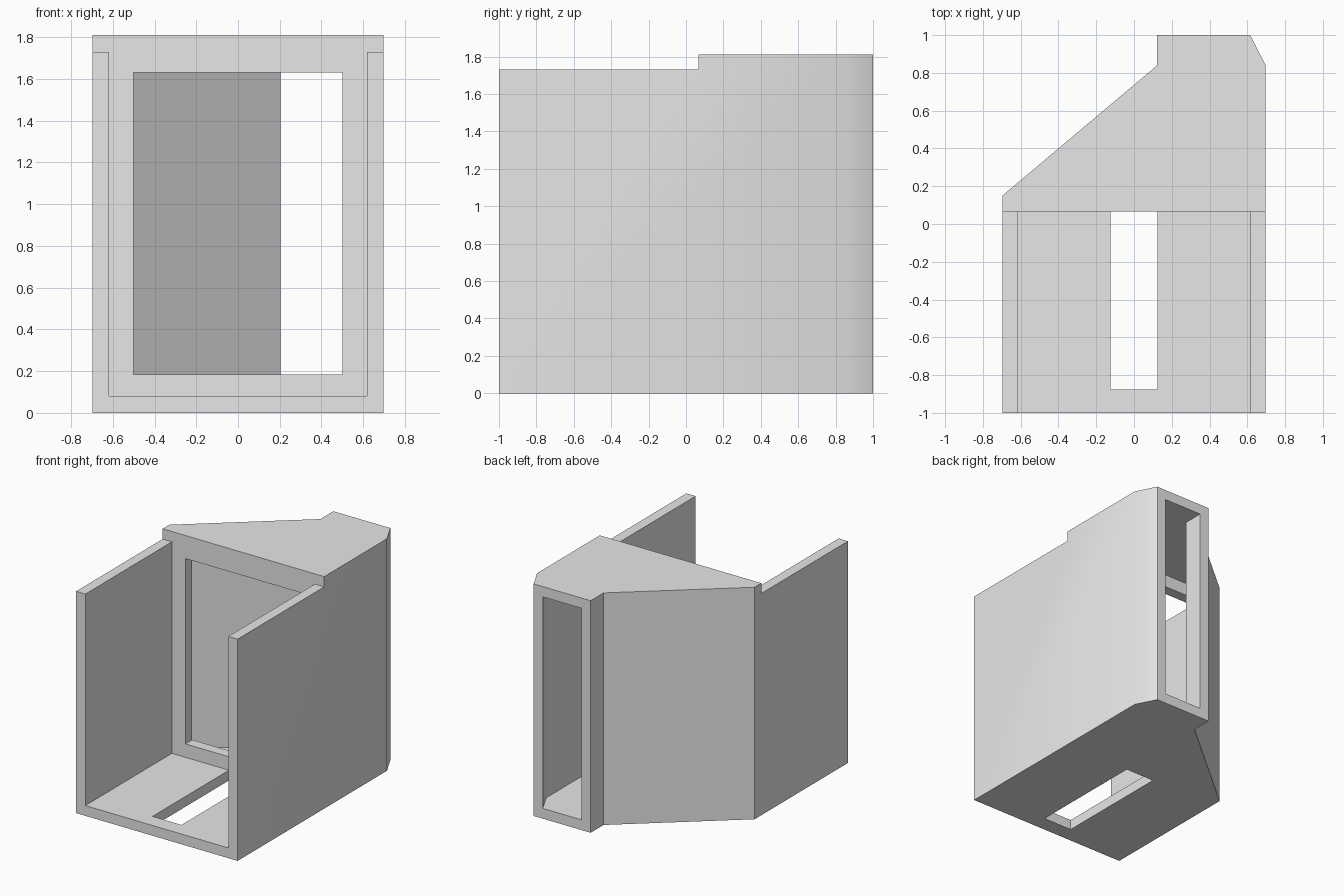
import bpy
import bmesh
import math

# Remove the default cube
if "Cube" in bpy.data.objects:
    bpy.data.objects.remove(bpy.data.objects["Cube"], do_unlink=True)

HALF = 0.697      # half width
WALL = 0.08       # wall thickness
FRONT = 0.067     # front plane of the tall rear block
TOP = 1.81
INNER = HALF - WALL

grey = bpy.data.materials.new("light grey")
grey.use_nodes = True
colour = (0.8, 0.8, 0.8, 1)
grey.diffuse_color = colour
grey.node_tree.nodes["Principled BSDF"].inputs["Base Color"].default_value = colour


def prism(name, outline, z0, z1):
    """Extrude a plan outline from z0 up to z1."""
    bm = bmesh.new()
    base = bm.faces.new([bm.verts.new((x, y, z0)) for x, y in outline])
    ext = bmesh.ops.extrude_face_region(bm, geom=[base])
    verts = [g for g in ext["geom"] if isinstance(g, bmesh.types.BMVert)]
    bmesh.ops.translate(bm, verts=verts, vec=(0, 0, z1 - z0))
    bmesh.ops.recalc_face_normals(bm, faces=bm.faces)
    mesh = bpy.data.meshes.new(name)
    bm.to_mesh(mesh)
    bm.free()
    mesh.materials.append(grey)
    obj = bpy.data.objects.new(name, mesh)
    bpy.context.collection.objects.link(obj)
    return obj


def box(name, x0, x1, y0, y1, z0, z1):
    return prism(name, [(x0, y0), (x1, y0), (x1, y1), (x0, y1)], z0, z1)


# Outer body: open bay in front, tapering duct behind
shell = prism("shell", [(-HALF, -1), (HALF, -1), (HALF, 0.84), (0.615, 1),
                        (0.123, 1), (0.123, 0.84), (-HALF, 0.15)], 0, TOP)

cutters = [
    # Space above the lower side walls
    box("top_step_cutter", -1, 1, -1.2, FRONT, TOP - WALL, 2),
    # Front bay between the side walls
    box("bay_cutter", -INNER, INNER, -1.2, FRONT, WALL, 2.2),
    # Hollow duct leading to the narrow rear outlet
    prism("duct_cutter", [(-INNER, 0.15), (INNER, 0.15), (INNER, 0.84),
                          (0.535, 1), (0.535, 1.2), (0.203, 1.2),
                          (0.203, 0.84)], WALL, TOP - WALL),
    # Window in the plate between bay and duct
    box("window_cutter", -0.5, 0.5, -0.1, 0.2, 0.185, 1.63),
    # Slot through the bay floor
    box("slot_cutter", -0.125, 0.125, -0.875, FRONT, -0.2, 0.12),
]

for cutter in cutters:
    cutter.hide_render = True
    mod = shell.modifiers.new(cutter.name, 'BOOLEAN')
    mod.operation = 'DIFFERENCE'
    mod.solver = 'EXACT'
    mod.object = cutter

# Bake the cuts into the shell and discard the cutters
bpy.context.view_layer.update()
depsgraph = bpy.context.evaluated_depsgraph_get()
cut_mesh = bpy.data.meshes.new_from_object(shell.evaluated_get(depsgraph))
shell.modifiers.clear()
shell.data = cut_mesh
cut_mesh.name = "shell"
for cutter in cutters:
    bpy.data.objects.remove(cutter, do_unlink=True)

# Soften only the shallow chamfer
bpy.ops.object.select_all(action='DESELECT')
shell.select_set(True)
bpy.context.view_layer.objects.active = shell
bpy.ops.object.shade_smooth_by_angle(angle=math.radians(30))
